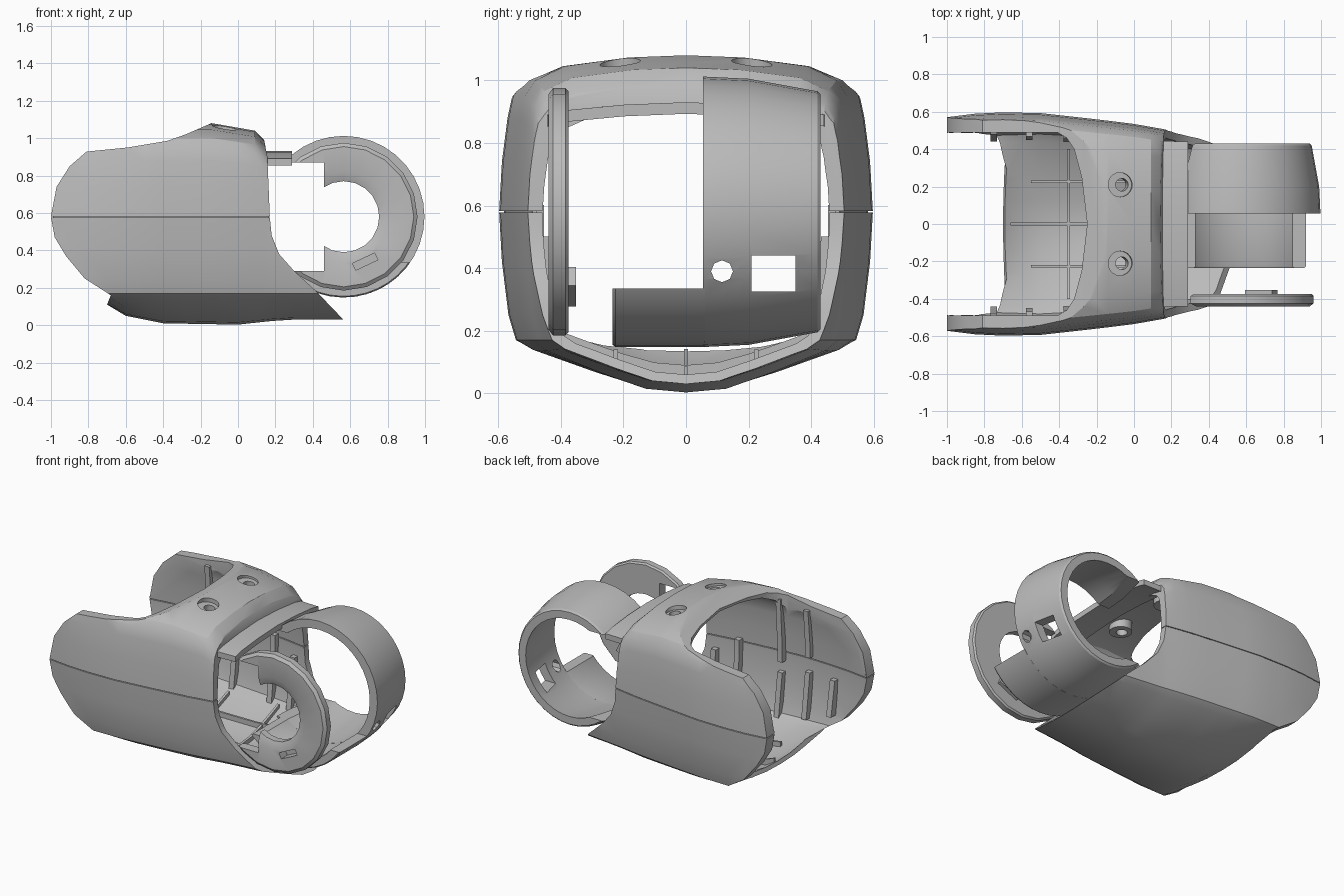
import bpy, bmesh, math
from mathutils import Vector

if "Cube" in bpy.data.objects:
    bpy.data.objects.remove(bpy.data.objects["Cube"])

grey = bpy.data.materials.new("plain grey")
grey.diffuse_color = (0.5, 0.5, 0.5, 1)
grey.use_nodes = True
grey.node_tree.nodes["Principled BSDF"].inputs["Base Color"].default_value = grey.diffuse_color
CX, CZ = 0.565, 0.58          # ring axis


def make(name, bm):
    bmesh.ops.recalc_face_normals(bm, faces=bm.faces)
    me = bpy.data.meshes.new(name)
    bm.to_mesh(me)
    bm.free()
    ob = bpy.data.objects.new(name, me)
    bpy.context.collection.objects.link(ob)
    me.materials.append(grey)
    return ob


def loft(name, rings, closed=False):
    bm = bmesh.new()
    vs = [[bm.verts.new(p) for p in r] for r in rings]
    n = len(rings[0])
    for i in range(len(vs) - (0 if closed else 1)):
        a, b = vs[i], vs[(i + 1) % len(vs)]
        for j in range(n):
            k = (j + 1) % n
            bm.faces.new((a[j], a[k], b[k], b[j]))
    if not closed:
        bm.faces.new(vs[0])
        bm.faces.new(vs[-1])
    return make(name, bm)


def box(name, x0, x1, y0, y1, z0, z1):
    return loft(name, [[(x, y0, z0), (x, y1, z0), (x, y1, z1), (x, y0, z1)] for x in (x0, x1)])


def cylinder(name, p, axis, r, d, n=20):
    bm = bmesh.new()
    bmesh.ops.create_cone(bm, cap_ends=True, segments=n, radius1=r, radius2=r, depth=d)
    q = Vector((0, 0, 1)).rotation_difference(Vector(axis))
    for v in bm.verts:
        v.co = q @ v.co + Vector(p)
    return make(name, bm)


def boolean(ob, tool, op='DIFFERENCE'):
    m = ob.modifiers.new("cut", 'BOOLEAN')
    m.object, m.operation, m.solver = tool, op, 'EXACT'
    bpy.context.view_layer.update()
    me = bpy.data.meshes.new_from_object(ob.evaluated_get(bpy.context.evaluated_depsgraph_get()))
    ob.modifiers.clear()
    ob.data = me


def remove(*obs):
    for o in obs:
        bpy.data.objects.remove(o)


def lerp(tab, x):
    for (a, u), (b, v) in zip(tab, tab[1:]):
        if x <= b:
            return u + (v - u) * (x - a) / (b - a)
    return tab[-1][1]


# Shell: half cross-section plus width, top, bottom and wall thickness along the length
HALF = [(0, 0), (.24, .012), (.5, .062), (.83, .135), (.91, .17), (.95, .25), (.985, .42), (1, .58),
        (.985, .74), (.955, .88), (.93, .95), (.87, 1.0), (.70, 1.045), (.33, 1.073), (0, 1.08)]
WIDTH = [(-1.05, .565), (-.85, .59), (-.7, .597), (-.5, .593), (-.2, .56), (0, .535), (.2, .50), (.4, .475), (.65, .43)]
TOP = [(-1.05, 1.08), (-.14, 1.08), (.09, 1.04), (.14, .99), (.18, .93), (.65, .93)]
BOTTOM = [(-1.05, .13), (-.7, .11), (-.6, .05), (-.4, .01), (0, .003), (.25, .03), (.65, .03)]
WALL = [(-1.1, .085), (-.7, .075), (-.4, .06), (0, .05), (.2, .045), (.7, .04)]
STATIONS = [-1.05, -.85, -.7, -.6, -.5, -.4, -.27, -.14, 0, .09, .14, .18, .3, .4, .5, .65]


def section(x, hollow=False):
    w, t, b = lerp(WIDTH, x), lerp(TOP, x), lerp(BOTTOM, x)
    pts = []
    for y, z in HALF:
        if z > .58:
            z = .58 + (z - .58) * (t - .58) / .5
        elif z < .17:
            z = .17 - (.17 - z) * (.17 - b) / .17
        if hollow:
            z = b + .03 + (z - b) * (t - b - .095) / (t - b)
        pts.append((y * (w - (lerp(WALL, x) if hollow else 0)), z))
    pts += [(-y, z) for y, z in pts[-2:0:-1]]
    return [(x, y, z) for y, z in pts]


def floor_z(x, y):
    """Height inside the floor thickness."""
    return lerp([(p[1], p[2]) for p in section(x)[:5]], abs(y)) + .015


def prism_y(name, pts, y=0.8):
    return loft(name, [[(x, s, z) for x, z in pts] for s in (-y, y)])


UPPER = [(-1, .582), (-.97, .74), (-.9, .85), (-.81, .928), (-.59, .95), (-.38, .985), (-.28, 1.02),
         (-.14, 1.081), (.09, 1.041), (.14, .99), (.157, .9), (.17, .582)]
LOWER = [(-1, .577), (.17, .577), (.18, .48), (.22, .38), (.3, .29), (.41, .19), (.565, .028), (.5, -.05),
         (-.4, -.05), (-.6, .045), (-.7, .11), (-.68, .16), (-.82, .25), (-.92, .37), (-.98, .47)]
hollow = loft("hollow", [section(x, True) for x in [-1.1] + STATIONS[1:-1] + [.7]])
shells = []
for name, outline in (("upper_shell", UPPER), ("lower_shell", LOWER)):
    ob = loft(name, [section(x) for x in STATIONS])
    clip = prism_y("clip", outline)
    boolean(ob, hollow)
    boolean(ob, clip, 'INTERSECT')
    remove(clip)
    shells.append(ob)
upper = shells[0]

# Open top behind the roof bridge
edge = [(-1.2, .49), (-.41, .49), (-.36, .46), (-.32, .4), (-.28, .25), (-.25, 0)]
edge += [(x, -y) for x, y in edge[-2::-1]]
opening = loft("opening", [[(x, y, z) for x, y in edge] for z in (.6, 1.3)])
boolean(upper, opening)
remove(opening, hollow)

# Countersunk screw holes with bosses under the roof
for s in (-1, 1):
    for r, z, d in ((.065, 1.08, .09), (.034, 1.0, .4)):
        c = cylinder("drill", (-.07, s * .21, z), (.15, 0, 1), r, d)
        boolean(upper, c)
        remove(c)
    boss = cylinder("screw_boss", (-.07, s * .21, .975), (0, 0, 1), .07, .07)
    c = cylinder("drill", (-.07, s * .21, 1.0), (.15, 0, 1), .034, .4)
    boolean(boss, c)
    remove(c)

# Seam lips and ribs inside the side walls
for s in (-1, 1):
    lip = []
    for x in (-.99, -.85, -.7, -.5, -.2, 0, .165):
        w = lerp(WIDTH, x)
        lip.append([(x, s * (w - d), z) for d, z in ((.015, .572), (.015, .588), (.03, .588), (.03, .572))])
    loft("seam_lip", lip)
    for x, z0, z1 in ((-.75, .27, .5), (-.56, .6, .92), (-.56, .2, .5), (-.36, .52, .95), (-.36, .16, .45),
                      (-.06, .16, .6), (.1, .16, .5)):
        w = lerp(WIDTH, x) - lerp(WALL, x) + .012
        loft("wall_rib", [[(x + a, s * (w - b - c), z) for a, b in ((-.018, 0), (.018, 0), (.018, .05), (-.018, .05))]
                          for z, c in ((z0, .04 if z0 < .3 else 0), (min(.5, z1) if z0 < .3 else z0 + .1, 0),
                                       (z1 + .001, .02 if z1 > .9 else 0))])

# Floor ribs: three lengthwise, three across, standing on the curved floor
for y, x0, x1, h in ((-.225, -.55, .3, .05), (0, -.66, .5, .04), (.225, -.55, .3, .05)):
    xs = [x0 + (x1 - x0) * i / 8 for i in range(9)]
    loft("floor_rib", [[(x, y + d, floor_z(x, y) + e) for d, e in ((-.007, 0), (.007, 0), (.007, h), (-.007, h))] for x in xs])
for x in (-.35, .02, .25):
    ys = [-.4 + .1 * i for i in range(9)]
    loft("cross_rib", [[(x + d, y, floor_z(x, y) + e) for d, e in ((-.008, 0), (.008, 0), (.008, .045), (-.008, .045))] for y in ys])

# Arched strap that joins the roof to the rings
arch = [(-.445, .89), (-.38, .905), (-.2, .922), (0, .93), (.2, .922), (.38, .905), (.445, .89)]
arch += [(y, z - .037) for y, z in reversed(arch)]
loft("roof_strap", [[(x, y * k, z) for y, z in arch] for x, k in ((.11, 1), (.29, .99))])


# Bands round the ring axis: profile points are (radius, y)
def band(name, profile, a0=0, a1=360, n=36):
    full = a1 - a0 == 360
    rings = []
    for i in range(n if full else n + 1):
        a = math.radians(a0 + (a1 - a0) * i / n)
        rings.append([(CX + r * math.cos(a), y, CZ + r * math.sin(a)) for r, y in profile])
    return loft(name, rings, full)


notch = box("notch", 0, .46, -.7, .7, .29, .87)
back_ring = band("back_ring", [(.432, .055), (.425, .2), (.385, .42), (.375, .43), (.325, .43), (.365, .2), (.375, .055)])
front_ring = band("front_ring", [(.375, -.44), (.395, -.425), (.395, -.385), (.385, -.375), (.19, -.375), (.19, -.42), (.24, -.44)], n=20)
trough = band("trough", [(.432, -.225), (.425, -.235), (.38, -.235), (.375, -.225), (.375, .06), (.432, .06)], 225, 330, 12)
for ob in (back_ring, front_ring, trough):
    boolean(ob, notch)
level = box("level", .6, 1.2, -.5, .5, .335, .6)
boolean(trough, level)
remove(notch, level)

# Window and screw hole in the back ring
window = box("window", .75, 1.1, .21, .35, .325, .44)
boolean(back_ring, window)
hole = cylinder("drill", (.9, .115, .39), (1, 0, 0), .035, .4, 8)
boolean(back_ring, hole)
remove(window, hole)


# Slot in the front ring, closed by a tab behind it
def slanted(name, hw, hh, y0, y1):
    c, s = math.cos(.44), math.sin(.44)
    return loft(name, [[(.68 + u * c - v * s, y, .34 + u * s + v * c)
                        for u, v in ((-hw, -hh), (hw, -hh), (hw, hh), (-hw, hh))] for y in (y0, y1)])


slot = slanted("slot", .065, .02, -.5, -.3)
boolean(front_ring, slot)
remove(slot)
slanted("slot_tab", .08, .032, -.376, -.352)

for o in bpy.data.objects:
    o.select_set(True)
    bpy.context.view_layer.objects.active = o
bpy.ops.object.shade_smooth_by_angle(angle=math.radians(28))
